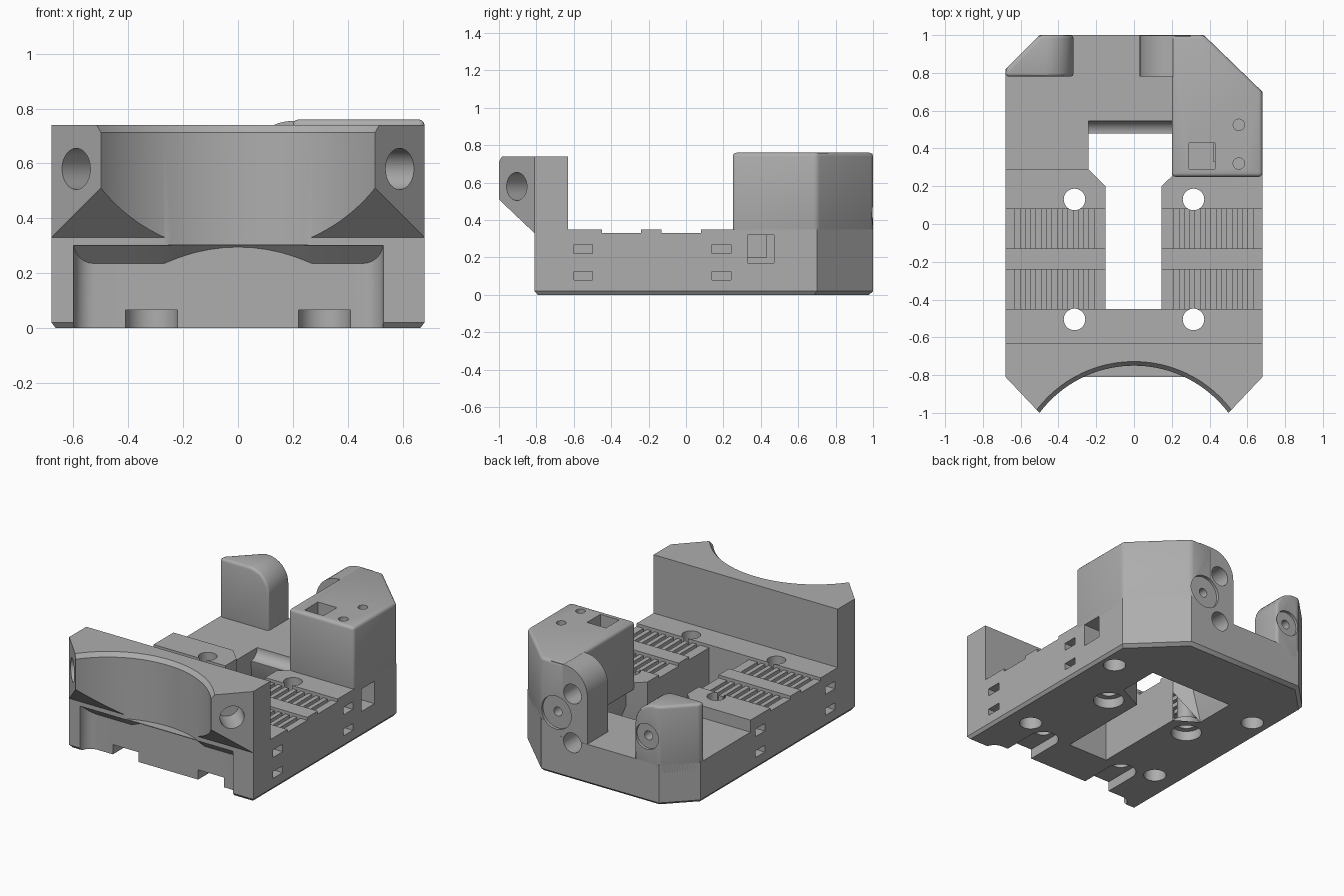
import bpy, bmesh, math
from mathutils import Matrix, Vector

cube = bpy.data.objects.get("Cube")
if cube:
    bpy.data.objects.remove(cube, do_unlink=True)

grey = bpy.data.materials.new("plain grey")
grey.use_nodes = True
COLOR = (0.42, 0.42, 0.42, 1)
grey.diffuse_color = COLOR
grey.node_tree.nodes["Principled BSDF"].inputs["Base Color"].default_value = COLOR


def make_object(name, bm):
    bmesh.ops.recalc_face_normals(bm, faces=bm.faces)
    mesh = bpy.data.meshes.new(name)
    bm.to_mesh(mesh)
    bm.free()
    mesh.materials.append(grey)
    ob = bpy.data.objects.new(name, mesh)
    bpy.context.collection.objects.link(ob)
    return ob


def loft(name, rings):
    """Closed solid through matching rings of points."""
    bm = bmesh.new()
    rows = [[bm.verts.new(p) for p in ring] for ring in rings]
    n = len(rows[0])
    for a, b in zip(rows, rows[1:]):
        for i in range(n):
            j = (i + 1) % n
            bm.faces.new((a[i], a[j], b[j], b[i]))
    bm.faces.new(rows[0])
    bm.faces.new(rows[-1])
    return make_object(name, bm)


def prism(name, points, low, high, axis="z"):
    place = {"z": lambda u, v, w: (u, v, w),
             "y": lambda u, v, w: (u, w, v),
             "x": lambda u, v, w: (w, u, v)}[axis]
    return loft(name, [[place(u, v, w) for u, v in points] for w in (low, high)])


def boxes(name, ranges):
    """Several separate boxes in one mesh, each as x, y and z ranges."""
    bm = bmesh.new()
    for r in ranges:
        size = [b - a for a, b in r]
        mid = Vector([(a + b) / 2 for a, b in r])
        bmesh.ops.create_cube(bm, size=1, matrix=Matrix.Translation(mid) @ Matrix.Diagonal((*size, 1)))
    return make_object(name, bm)


def rods(name, centers, radius, length, direction=(0, 0, 1), radius2=None, sides=48):
    """Cylinders or cones centred on the given points."""
    bm = bmesh.new()
    turn = Vector(direction).to_track_quat("Z", "Y").to_matrix().to_4x4()
    for c in centers:
        bmesh.ops.create_cone(bm, cap_ends=True, segments=sides, radius1=radius,
                              radius2=radius if radius2 is None else radius2,
                              depth=length, matrix=Matrix.Translation(c) @ turn)
    return make_object(name, bm)


def apply(ob, mod):
    bpy.context.view_layer.objects.active = ob
    bpy.ops.object.modifier_apply(modifier=mod.name)


def cut(cutter, *targets):
    for ob in targets:
        mod = ob.modifiers.new("cut", "BOOLEAN")
        mod.operation, mod.solver, mod.object = "DIFFERENCE", "EXACT", cutter
        apply(ob, mod)
    bpy.data.objects.remove(cutter, do_unlink=True)


def soften(ob, width):
    mod = ob.modifiers.new("soften", "BEVEL")
    mod.width, mod.segments, mod.limit_method = width, 3, "ANGLE"
    mod.angle_limit = math.radians(35)
    apply(ob, mod)


def arc(cx, cz, r, start, end, steps=10):
    return [(cx + r * math.cos(math.radians(start + (end - start) * i / steps)),
             cz + r * math.sin(math.radians(start + (end - start) * i / steps)))
            for i in range(steps + 1)]


# Base plate with a small chamfer around the foot
outline = [(-.68, -.81), (.68, -.81), (.68, .7), (.37, 1), (-.5, 1), (-.68, .82)]
base = loft("base_plate", [[(x * k, y * k, z) for x, y in outline]
                           for k, z in ((.978, 0), (1, .02), (1, .35))])

# Front wall with forward wings, sloped underneath
wall = prism("front_wall", [(-.68, -.63), (-.68, -.81), (-.5, -1), (.5, -1), (.68, -.81), (.68, -.63)], .3, .74)
cut(prism("slope", [(-.81, .2), (-.81, .33), (-1.1, .605), (-1.1, .2)], -1, 1, "x"), wall)

# Tall rear block and the rounded lug beside it
block = prism("rear_block", [(.2, .25), (.68, .25), (.68, .7), (.37, 1), (.2, 1)], .3, .76)
soften(block, .02)
lug = prism("rear_lug", [(.3, .2), (.3, .755)] + arc(.2, .585, .17, 90, 180) + [(.03, .2)], .78, .998, "y")

# Shorter post on the other rear corner
post = prism("rear_post", [(-.68, .2), (-.68, .66)] + arc(-.47, .51, .15, 90, 0) + [(-.32, .2)], .78, 1, "y")
cut(prism("corner", [(-.69, .81), (-.49, 1.01), (-.69, 1.01)], 0, 1), post)
soften(post, .018)

# Lower deck at the rear
cut(boxes("deck", [((-.8, .24), (.29, 1.1), (.27, .5))]), base)

# Round scoop in the front, with an eased top edge
RADIUS, CENTER = .625, -1.375
cut(rods("scoop", [(0, CENTER, .655)], RADIUS, .7, sides=128), wall, base)
cut(rods("ease", [(0, CENTER, .73)], RADIUS - .002, .04, radius2=RADIUS + .03, sides=128), wall)


# Undercut front recess whose ceiling follows the scoop
def recess_ring(x):
    front = max(-.81, CENTER + math.sqrt(max(0, RADIUS ** 2 - x * x)))
    inset = min(.075, x + .6, .53 - x)
    back = -.81 + max(.002, math.sqrt(.075 ** 2 - (.075 - inset) ** 2))
    back = max(back, front + .002)
    return [(x, -1.1, -.1), (x, back, -.1), (x, back, .31 - (back - front)),
            (x, front, .31), (x, -1.1, .31)]


ends = [.075 * (1 - math.cos(math.radians(a))) for a in range(0, 91, 15)]
stations = [-.6 + e for e in ends] + [-.4, -.27]
stations += [-.27 + .054 * i for i in range(1, 11)] + [.4] + [.53 - e for e in reversed(ends)]
cut(loft("recess", [recess_ring(x) for x in stations]), base)


# Central opening, wider at the rear and flared underneath
def opening_ring(z, left, right, back):
    return [(x, y, z) for x, y in ((-.15, -.45), (.145, -.45), (.145, .2), (right, .29),
                                   (right, back), (left, back), (left, .29), (-.15, .2))]


cut(loft("opening", [opening_ring(-.01, -.3, .33, .575), opening_ring(.2, -.24, .24, .48),
                     opening_ring(.5, -.24, .24, .48)]), base)
cut(rods("hollow", [(0, .48, .27)], .065, .48, (1, 0, 0)), base)

# Belt seats with toothed grooves
bands = [(-.45, -.24), (-.13, .08)]
cut(boxes("seats", [((-.8, .8), b, (.33, .5)) for b in bands]), base)
cut(boxes("teeth", [((s * (.225 + .056 * i) - .013, s * (.225 + .056 * i) + .013), b, (.295, .4))
                    for s in (-1, 1) for i in range(8) for b in bands]), base)

# Bolt holes, counterbores and open slots in the foot
bolts = [(s * .315, y, .2) for s in (-1, 1) for y in (-.505, .13)]
cut(rods("bolts", bolts, .057, .6), base)
cut(rods("counterbores", [(x, y, 0) for x, y, z in bolts], .095, .13), base)
cut(boxes("foot_slots", [((s * .315 - .095, s * .315 + .095), (-.9, -.505), (-.1, .065)) for s in (-1, 1)]), base)
cut(rods("foot_sockets", [(.505, -.4, 0), (-.505, -.4, 0), (.57, .49, 0), (-.55, .49, 0)], .07, .2), base)

# Tie slots along both sides
cut(boxes("tie_slots", [((s * .68 - .12, s * .68 + .12), y, z) for s in (-1, 1)
                        for y in ((-.6, -.5), (.14, .24)) for z in ((.08, .125), (.22, .27))]), base)

# Angled holes in the wings
for s in (-1, 1):
    cut(rods("wing_hole", [(s * .59, -.905, .58)], .075, .36, (s, -1, 0)), wall)

# Cable duct, side window and small top holes in the block
cut(boxes("duct", [((.29, .43), (.29, .43), (.2, .9))]), block, base)
cut(boxes("window", [((.42, .8), (.33, .47), (.17, .32))]), block, base)
cut(rods("pins", [(.555, .525, .76), (.555, .32, .76)], .03, .4), block)

# Rear screw seats and sockets
back = (0, 1, 0)
cut(rods("block_seat", [(.26, 1, .42)], .11, .04, back), block, lug, base)
cut(rods("block_screw", [(.26, 1, .42)], .03, .3, back), block, lug, base)
cut(rods("block_sockets", [(.14, 1, .575), (.14, 1, .25)], .065, .3, back), block, lug, base)
cut(rods("post_seat", [(-.41, 1, .44)], .085, .04, back), post)
cut(rods("post_screw", [(-.41, 1, .44)], .03, .3, back), post)

# Smooth round faces, keeping edges crisp
for ob in bpy.context.view_layer.objects:
    ob.select_set(ob in (base, wall, block, lug, post))
bpy.context.view_layer.objects.active = base
bpy.ops.object.shade_smooth_by_angle(angle=math.radians(30))
